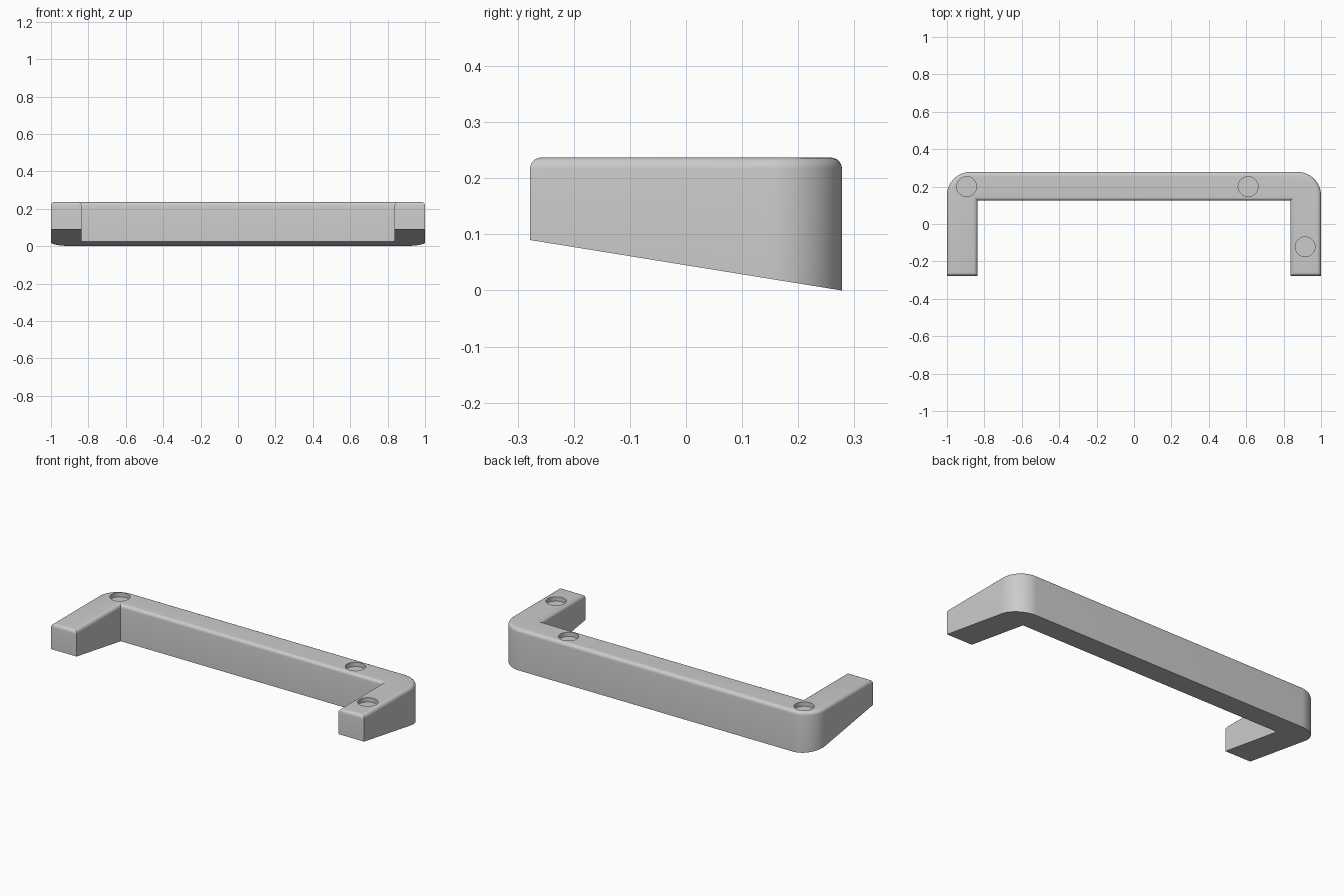
import bpy, bmesh
from math import sin, cos, pi, radians

cube = bpy.data.objects.get("Cube")
if cube:
    bpy.data.objects.remove(cube, do_unlink=True)

HALF_X, HALF_Y, TOP = 1.0, 0.278, 0.237
INNER_X, INNER_Y = 0.837, 0.125
CORNER, FILLET = 0.125, 0.02
HOLE_R, HOLE_DEPTH = 0.053, 0.025
FRONT_LIFT = 0.09

grey = bpy.data.materials.new("plain grey")
grey.use_nodes = True
colour = (0.6, 0.6, 0.6, 1)
grey.diffuse_color = colour
grey.node_tree.nodes["Principled BSDF"].inputs["Base Color"].default_value = colour


def floor_z(y):
    """Height of the sloping underside."""
    return FRONT_LIFT * (HALF_Y - y) / (2 * HALF_Y)


# Plan outline: right half with a rounded back corner, then mirrored
steps = 16
half = [(INNER_X, INNER_Y), (INNER_X, -HALF_Y), (HALF_X, -HALF_Y)]
for i in range(steps + 1):
    a = pi / 2 * i / steps
    half.append((HALF_X - CORNER + CORNER * cos(a),
                 HALF_Y - CORNER + CORNER * sin(a)))
outline = half + [(-x, y) for x, y in reversed(half)]

# U-shaped frame with rounded top edges and a wedge underside
bm = bmesh.new()
lower = [bm.verts.new((x, y, floor_z(y))) for x, y in outline]
upper = [bm.verts.new((x, y, TOP)) for x, y in outline]
n = len(outline)
bm.faces.new(upper)
bm.faces.new(lower[::-1])
for i in range(n):
    j = (i + 1) % n
    bm.faces.new((lower[i], lower[j], upper[j], upper[i]))
bmesh.ops.recalc_face_normals(bm, faces=bm.faces)
rim = [e for e in bm.edges if all(v.co.z > TOP - 0.001 for v in e.verts)]
bmesh.ops.bevel(bm, geom=rim, offset=FILLET, offset_type='OFFSET',
                segments=5, profile=0.5, affect='EDGES')
mesh = bpy.data.meshes.new("frame")
bm.to_mesh(mesh)
bm.free()
mesh.materials.append(grey)
frame = bpy.data.objects.new("frame", mesh)
bpy.context.collection.objects.link(frame)

# Shallow round pockets in the top
for x, y in ((-0.895, 0.2), (0.61, 0.2), (0.915, -0.122)):
    bpy.ops.mesh.primitive_cylinder_add(vertices=48, radius=HOLE_R,
                                        depth=2 * HOLE_DEPTH, location=(x, y, TOP))
    cutter = bpy.context.object
    cutter.name = "pocket_cutter"
    cutter.data.materials.append(grey)
    cutter.hide_render = True
    cutter.hide_set(True)
    cut = frame.modifiers.new("pocket", 'BOOLEAN')
    cut.operation = 'DIFFERENCE'
    cut.solver = 'EXACT'
    cut.object = cutter

# Bake the cuts, drop the cutters and smooth the rounded edges
bpy.context.view_layer.update()
graph = bpy.context.evaluated_depsgraph_get()
baked = bpy.data.meshes.new_from_object(frame.evaluated_get(graph))
frame.modifiers.clear()
frame.data = baked
for ob in [o for o in bpy.data.objects if o.name.startswith("pocket_cutter")]:
    bpy.data.objects.remove(ob, do_unlink=True)
bpy.ops.object.select_all(action='DESELECT')
frame.select_set(True)
bpy.context.view_layer.objects.active = frame
bpy.ops.object.shade_smooth_by_angle(angle=radians(30))
